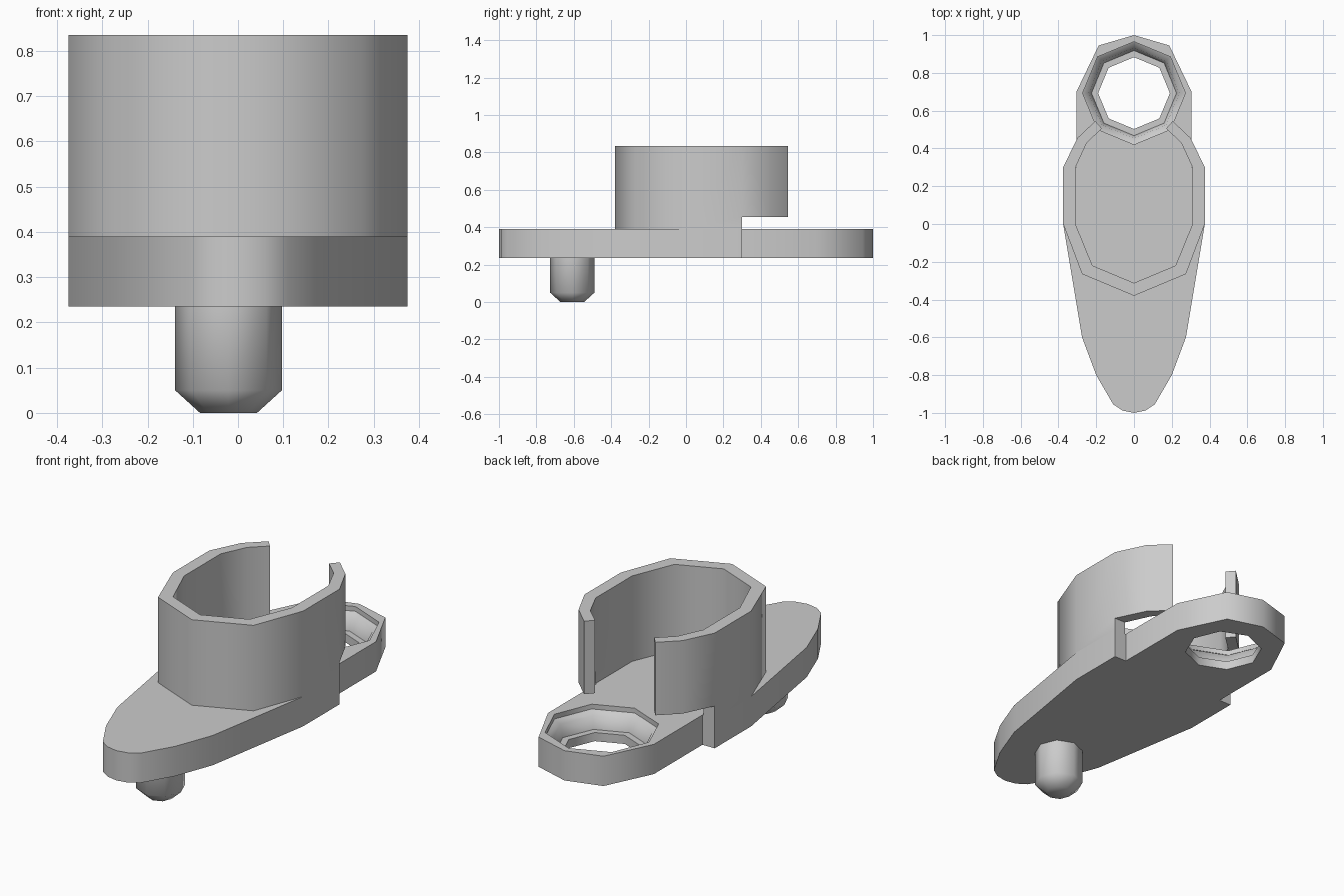
import bpy, bmesh, math

if "Cube" in bpy.data.objects:
    bpy.data.objects.remove(bpy.data.objects["Cube"])


def make_object(name, bm):
    bmesh.ops.recalc_face_normals(bm, faces=bm.faces)
    mesh = bpy.data.meshes.new(name)
    bm.to_mesh(mesh)
    bm.free()
    obj = bpy.data.objects.new(name, mesh)
    bpy.context.collection.objects.link(obj)
    return obj


def mirrored(half):
    """Full loop from the x >= 0 half, given front to back."""
    return half + [(-x, y) for x, y in reversed(half) if x > 0]


def prism(name, outline, z0, z1):
    bm = bmesh.new()
    face = bm.faces.new([bm.verts.new((x, y, z0)) for x, y in outline])
    ext = bmesh.ops.extrude_face_region(bm, geom=[face])["geom"]
    top = [v for v in ext if isinstance(v, bmesh.types.BMVert)]
    bmesh.ops.translate(bm, verts=top, vec=(0, 0, z1 - z0))
    return make_object(name, bm)


def turned(name, center, profile, sides=8):
    """Closed solid of stacked regular rings; profile is (radius, z)."""
    bm = bmesh.new()
    rings = []
    for r, z in profile:
        angles = [math.tau * i / sides for i in range(sides)]
        rings.append([bm.verts.new((center[0] + r * math.cos(a),
                                    center[1] + r * math.sin(a), z)) for a in angles])
    for a, b in zip(rings, rings[1:]):
        for i in range(sides):
            j = (i + 1) % sides
            bm.faces.new((a[i], a[j], b[j], b[i]))
    bm.faces.new(rings[0])
    bm.faces.new(rings[-1])
    return make_object(name, bm)


def cut(obj, cutter):
    mod = obj.modifiers.new("cut", 'BOOLEAN')
    mod.operation = 'DIFFERENCE'
    mod.solver = 'EXACT'
    mod.object = cutter
    bpy.context.view_layer.objects.active = obj
    bpy.ops.object.modifier_apply(modifier=mod.name)
    bpy.data.objects.remove(cutter)


BOTTOM, DECK, SLOT, TOP = 0.235, 0.39, 0.455, 0.835

# Base plate with tapered nose and narrower rear lug
plate = prism("base_plate", mirrored([
    (0, -1), (0.06, -0.988), (0.11, -0.955), (0.2, -0.8), (0.275, -0.6),
    (0.375, 0), (0.375, 0.3), (0.305, 0.3), (0.305, 0.7), (0.187, 0.945), (0, 1)]),
    BOTTOM, DECK)

# Stepped octagonal hole through the lug
cut(plate, turned("hole_cutter", (0, 0.693), [
    (0.19, 0.2), (0.19, 0.28), (0.225, 0.28), (0.24, 0.345),
    (0.272, 0.365), (0.272, 0.45)]))

# Open-backed cup wall: outer path out and round, inner path back
outer = [(0, -0.38), (0.275, -0.265), (0.375, 0), (0.375, 0.3), (0.3, 0.455), (0.205, 0.545)]
inner = [(0, -0.312), (0.22, -0.22), (0.31, 0), (0.31, 0.3), (0.25, 0.43), (0.17, 0.505)]


def open_path(half):
    return [(-x, y) for x, y in reversed(half) if x > 0] + half


cup = prism("cup_wall", open_path(outer) + open_path(inner)[::-1], DECK, TOP)

# Slot under the rear ends of the cup wall
cut(cup, prism("slot_cutter", [(-0.6, 0.3), (0.6, 0.3), (0.6, 0.8), (-0.6, 0.8)], 0.3, SLOT))

# Chamfered locating pin underneath
pin = turned("locating_pin", (-0.021, -0.608), [
    (0.063, 0), (0.118, 0.05), (0.118, BOTTOM)])

# Smooth shading with crisp edges
for obj in (plate, cup, pin):
    bpy.ops.object.select_all(action='DESELECT')
    obj.select_set(True)
    bpy.context.view_layer.objects.active = obj
    bpy.ops.object.shade_smooth_by_angle(angle=math.radians(50))
